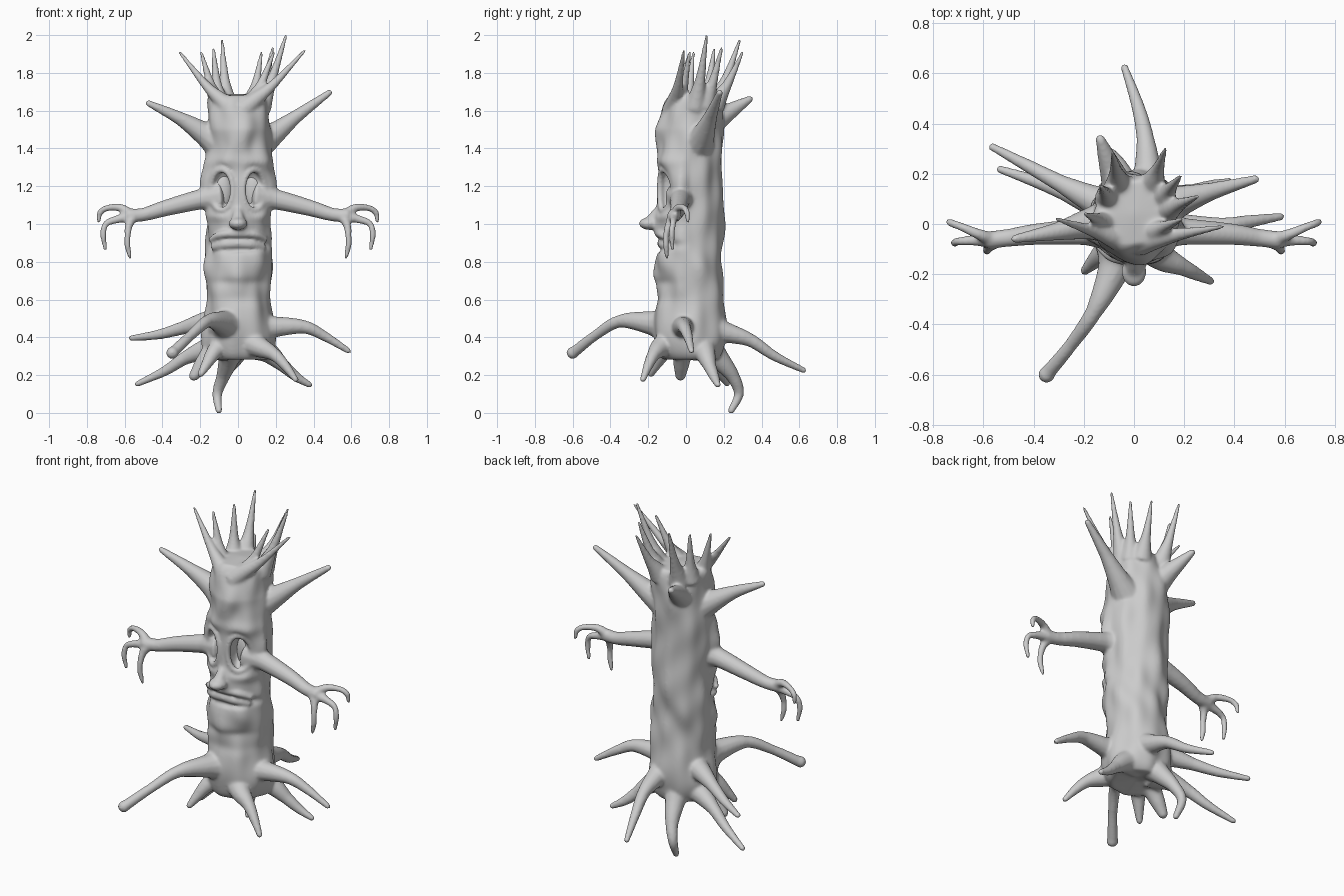
import bpy, bmesh
from math import sin, cos, pi, exp, sqrt
from mathutils import Vector, Matrix

bm = bmesh.new()


def skin(rings, bottom, top):
    """Closed surface through rings of points with a pole at each end."""
    vs = [[bm.verts.new(p) for p in r] for r in rings]
    n = len(vs[0])
    a, b = bm.verts.new(bottom), bm.verts.new(top)
    for i in range(n):
        j = (i + 1) % n
        for lo, hi in zip(vs, vs[1:]):
            bm.faces.new((lo[i], lo[j], hi[j], hi[i]))
        bm.faces.new((a, vs[0][j], vs[0][i]))
        bm.faces.new((b, vs[-1][i], vs[-1][j]))


def tube(points, radii, mirror=False, steps=6, sides=12):
    """Tapered limb along a smooth path."""
    if mirror:
        tube([(-x, y, z) for x, y, z in points], radii)
    P = [Vector(p) for p in points]
    P = [2 * P[0] - P[1]] + P + [2 * P[-1] - P[-2]]
    path, rad = [], []
    for i in range(1, len(P) - 2):
        last = i == len(P) - 3
        for s in range(steps + last):
            t = s / steps
            p0, p1, p2, p3 = P[i - 1:i + 3]
            path.append(0.5 * (2 * p1 + (p2 - p0) * t + (2 * p0 - 5 * p1 + 4 * p2 - p3) * t * t
                               + (3 * p1 - p0 - 3 * p2 + p3) * t ** 3))
            rad.append(radii[i - 1] * (1 - t) + radii[i] * t)
    tan = [(path[min(k + 1, len(path) - 1)] - path[max(k - 1, 0)]).normalized() for k in range(len(path))]
    u = tan[0].orthogonal().normalized()
    rings = []
    for k, p in enumerate(path):
        if k:
            u = tan[k - 1].rotation_difference(tan[k]) @ u
        v = tan[k].cross(u)
        rings.append([p + rad[k] * (cos(2 * pi * a / sides) * u + sin(2 * pi * a / sides) * v)
                      for a in range(sides)])
    skin(rings, path[0] - tan[0] * rad[0] * .6, path[-1] + tan[-1] * rad[-1] * .8)


def ball(target, loc, scale):
    m = Matrix.Translation(loc) @ Matrix.Diagonal((*scale, 1))
    bmesh.ops.create_uvsphere(target, u_segments=24, v_segments=16, radius=1, matrix=m)


# Trunk with sculpted face: x, z, width, height, depth, edge sharpness of each bump
bumps = [(0, .97, .15, .04, .006, 1), (0, .89, .14, .034, -.055, 2),
         (0, .77, .15, .085, .022, 1.6), (0, 1.45, .05, .09, .012, 1), (0, .60, .16, .03, -.006, 1)]
for s in (-1, 1):
    bumps += [(s * .083, 1.18, .054, .105, -.085, 2.2), (s * .09, 1.33, .08, .035, .014, 1),
              (s * .18, 1.2, .04, .12, .04, 1), (s * .1, 1.04, .07, .03, .014, 1),
              (s * .075, 1.43, .035, .06, -.014, 1), (s * .07, .69, .07, .02, -.006, 1)]
rings = []
for k in range(141):
    z = .28 + 1.4 * k / 140
    up = max(0, (z - 1.5) / .18)
    cy, ry, rx = .022 + .022 * up, .172 - .025 * up, .172 - .012 * up
    flare = .022 * exp(-((z - .42) / .12) ** 2)
    edge = 1 - .2 * exp(-(z - .28) / .025) - .12 * exp(-(1.68 - z) / .015)
    ring = []
    for i in range(120):
        th = 2 * pi * i / 120
        x, front = rx * sin(th), max(0, cos(th))
        d = flare + (.008 * sin(4 * th + 9 * z + 1.5 * sin(8 * z)) * sin(5 * z + 2 * th)
                     + .005 * sin(7 * th - 15 * z) * sin(11 * z + 3 * th) + .004 * sin(14 * z + 2 * th))
        if front > 0:
            d += min(1, front * 4) * sum(h * exp(-(((x - a) / w) ** 2 + ((z - c) / t) ** 2) ** p)
                                         for a, c, w, t, h, p in bumps)
        ring.append((.003 + (rx + d) * edge * sin(th), cy - (ry + d) * edge * cos(th), z))
    rings.append(ring)
skin(rings, (0, .02, .31), (0, .04, 1.69))

# Rims around the eye sockets
rim = []
for i in range(17):
    a = 2 * pi * i / 16
    x = .085 + .058 * cos(a)
    rim.append((x, .036 - sqrt(.176 ** 2 - x * x), 1.18 + .108 * sin(a)))
tube(rim, [.017] * 17, True, 3, 10)

# Nose and lips
ball(bm, (0, -.19, 1.002), (.05, .06, .034))
tube([(0, -.13, 1.10), (0, -.15, 1.065), (0, -.18, 1.015)], [.016, .026, .037])
tube([(-.15, -.08, .915), (-.09, -.13, .944), (0, -.145, .95), (.09, -.13, .944), (.15, -.08, .915)],
     [.014, .021, .022, .021, .014])
tube([(-.135, -.08, .878), (-.07, -.118, .892), (0, -.125, .897), (.07, -.118, .892), (.135, -.08, .878)],
     [.02, .027, .028, .027, .02])

# Crown spikes: base and tip
for base, tip in [((-.03, -.07, 1.60), (-.31, .02, 1.91)), ((.02, -.07, 1.60), (.355, -.01, 1.92)),
                  ((-.10, .0, 1.62), (-.195, .04, 1.91)), ((-.10, .10, 1.63), (-.13, .15, 1.93)),
                  ((-.06, .15, 1.63), (-.085, .285, 1.975)), ((.07, .15, 1.63), (.125, .30, 1.91)),
                  ((.11, .10, 1.63), (.185, .19, 1.935)), ((.12, .05, 1.62), (.255, .11, 2.0)),
                  ((.06, -.04, 1.62), (.19, .02, 1.91))]:
    b, t = Vector(base), Vector(tip)
    mid = b.lerp(t, .5) + Vector((0, 0, -.02))
    tube([b, b.lerp(t, .22) + Vector((0, 0, -.01)), mid, t], [.06, .042, .025, .009])

# Upper branches
branch_r = [.095, .064, .036, .017]
tube([(-.10, .01, 1.43), (-.18, 0, 1.48), (-.31, -.03, 1.56), (-.48, -.06, 1.642)], branch_r)
tube([(.10, .06, 1.42), (.18, .09, 1.47), (.31, .13, 1.57), (.49, .18, 1.70)], branch_r)
tube([(-.05, .10, 1.51), (-.08, .19, 1.57), (-.11, .27, 1.62), (-.137, .345, 1.665)], [.08, .055, .036, .018])

# Arms and three-fingered hands
tube([(.10, -.02, 1.14), (.20, -.03, 1.13), (.38, -.04, 1.085), (.50, -.055, 1.05), (.585, -.065, 1.045)],
     [.095, .055, .044, .036, .036], True)
fr = [.03, .022, .017, .017, .011]
tube([(.57, -.06, 1.05), (.62, -.04, 1.085), (.69, -.01, 1.085), (.73, .005, 1.06), (.738, .01, 1.01)], fr, True)
tube([(.57, -.065, 1.04), (.64, -.065, 1.025), (.70, -.07, 1.0), (.713, -.075, .94), (.702, -.07, .865)], fr, True)
tube([(.555, -.07, 1.04), (.577, -.09, .995), (.584, -.105, .94), (.584, -.105, .88), (.57, -.1, .82)], fr, True)

# Roots
root_r = [.09, .058, .036, .027, .016]
tube([(-.05, -.06, .45), (-.08, -.18, .475), (-.16, -.35, .485), (-.25, -.48, .41), (-.345, -.595, .32)],
     [.12, .066, .034, .027, .03])
ball(bm, (-.348, -.6, .318), (.033, .033, .033))
tube([(.10, -.01, .44), (.19, -.015, .455), (.35, -.01, .455), (.46, .01, .405), (.59, .03, .325)], root_r)
tube([(-.08, .06, .48), (-.17, .10, .48), (-.29, .16, .45), (-.42, .23, .415), (-.57, .31, .395)], root_r)
tube([(-.07, .06, .36), (-.17, .09, .335), (-.28, .13, .29), (-.39, .17, .22), (-.54, .22, .15)], root_r)
tube([(.05, .10, .47), (.055, .20, .43), (.045, .34, .385), (.015, .47, .30), (-.04, .63, .222)], root_r)
tube([(.05, -.06, .38), (.11, -.13, .35), (.19, -.17, .31), (.25, -.20, .25), (.31, -.23, .17)], root_r)
tube([(.07, .08, .37), (.16, .10, .32), (.24, .125, .25), (.31, .15, .19), (.385, .17, .145)], root_r)
tube([(-.03, .10, .37), (-.05, .18, .28), (-.08, .25, .19), (-.11, .28, .10), (-.10, .235, .005)],
     [.08, .055, .036, .027, .018])
tube([(-.09, -.01, .38), (-.15, -.02, .31), (-.195, -.025, .25), (-.24, -.03, .185)], [.07, .052, .042, .026])
tube([(-.06, -.05, .38), (-.12, -.11, .33), (-.165, -.155, .26), (-.20, -.19, .2)], [.07, .045, .03, .018])

bmesh.ops.recalc_face_normals(bm, faces=bm.faces)


def finish(name, b):
    me = bpy.data.meshes.new(name)
    b.to_mesh(me)
    b.free()
    for p in me.polygons:
        p.use_smooth = True
    ob = bpy.data.objects.new(name, me)
    bpy.context.collection.objects.link(ob)
    return ob


# Fuse all wooden parts into one flowing surface
tree = finish("tree_body", bm)
rm = tree.modifiers.new("fuse", 'REMESH')
rm.mode, rm.voxel_size, rm.use_smooth_shade = 'VOXEL', .008, True
sm = tree.modifiers.new("soften", 'SMOOTH')
sm.factor, sm.iterations = .5, 10

# Eyeballs set deep in the sockets
eyes = bmesh.new()
for s in (-1, 1):
    ball(eyes, (s * .083, -.052, 1.172), (.05, .03, .092))
finish("eyeballs", eyes)
